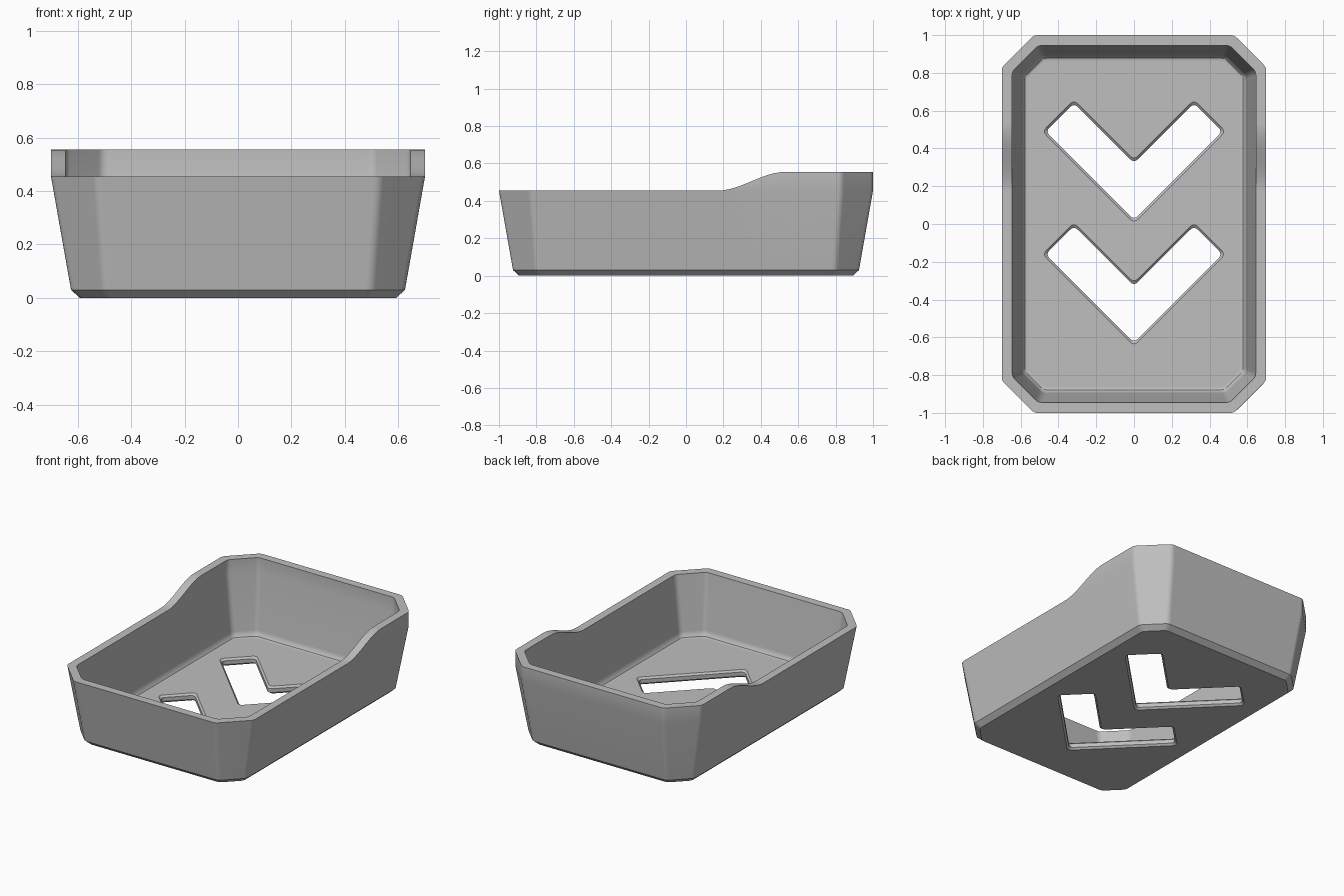
import bpy, bmesh
from mathutils import Vector

if "Cube" in bpy.data.objects:
    bpy.data.objects.remove(bpy.data.objects["Cube"])

LOW, HIGH = 0.455, 0.555      # rim heights at front and back
RAMP0, RAMP1 = 0.17, 0.53     # where the rim sweeps upward


def offset(poly, d):
    """Mitred offset of a counter-clockwise polygon (positive grows it)."""
    pts = [Vector(p) for p in poly]
    out = []
    for i, p in enumerate(pts):
        a = (p - pts[i - 1]).normalized()
        b = (pts[(i + 1) % len(pts)] - p).normalized()
        n1, n2 = Vector((a.y, -a.x)), Vector((b.y, -b.x))
        out.append(p + (n1 + n2) * (d / (1 + n1.dot(n2))))
    return out


def rounded(pts, t, steps=4):
    """Replace each corner by a short curve; returns one group per corner."""
    groups = []
    for i, p in enumerate(pts):
        a = p + (pts[i - 1] - p).normalized() * t
        b = p + (pts[(i + 1) % len(pts)] - p).normalized() * t
        groups.append([a * (1 - s) ** 2 + p * (2 * s * (1 - s)) + b * s * s
                       for s in (k / steps for k in range(steps + 1))])
    return groups


def loft(name, rings):
    """Skin closed rings and cap both ends."""
    bm = bmesh.new()
    rows = [[bm.verts.new(c) for c in ring] for ring in rings]
    n = len(rows[0])
    for lo, hi in zip(rows, rows[1:]):
        for i in range(n):
            j = (i + 1) % n
            bm.faces.new((lo[i], lo[j], hi[j], hi[i]))
    bm.faces.new(rows[0][::-1])
    bm.faces.new(rows[-1])
    bmesh.ops.remove_doubles(bm, verts=bm.verts, dist=1e-5)
    bmesh.ops.recalc_face_normals(bm, faces=bm.faces)
    mesh = bpy.data.meshes.new(name)
    bm.to_mesh(mesh)
    bm.free()
    obj = bpy.data.objects.new(name, mesh)
    bpy.context.collection.objects.link(obj)
    return obj


def rim_height(y):
    s = min(max((y - RAMP0) / (RAMP1 - RAMP0), 0), 1)
    return LOW + (HIGH - LOW) * s * s * (3 - 2 * s)


half = [(0.7, -0.83), (0.7, 0.83), (0.53, 1), (-0.53, 1)]
OCTAGON = half + [(-x, -y) for x, y in half]
RAMP_YS = [RAMP0 + (RAMP1 - RAMP0) * k / 12 for k in range(13)]


def tray_ring(inset, z=None):
    """Octagonal ring; without z it follows the swept rim."""
    pts = []
    for i, group in enumerate(rounded(offset(OCTAGON, -inset), 0.02)):
        pts += group
        if i == 0:
            pts += [Vector((0.7 - inset, y)) for y in RAMP_YS]
        elif i == 4:
            pts += [Vector((inset - 0.7, y)) for y in reversed(RAMP_YS)]
    return [(p.x, p.y, rim_height(p.y) if z is None else z) for p in pts]


# Tray shell: underside, outer wall, rim, inner wall, floor fillet
tray = loft("tray", [
    tray_ring(0.108, 0), tray_ring(0.075, 0.03), tray_ring(0, LOW), tray_ring(0),
    tray_ring(0.055), tray_ring(0.055, LOW), tray_ring(0.105, 0.09),
    tray_ring(0.111, 0.07), tray_ring(0.122, 0.056), tray_ring(0.14, 0.05)])

# Chevron openings with chamfered edges above and below
CHEVRON = [(0, 0.022), (0.468, 0.49), (0.318, 0.64),
           (0, 0.322), (-0.318, 0.64), (-0.468, 0.49)]


def chevron_ring(grow, z, shift):
    return [(p.x, p.y + shift, z)
            for group in rounded(offset(CHEVRON, grow), 0.03) for p in group]


bpy.context.view_layer.objects.active = tray
for shift in (0, -0.65):
    cutter = loft("chevron_cutter", [
        chevron_ring(g, z, shift)
        for g, z in ((0.032, -0.02), (0, 0.012), (0, 0.038), (0.032, 0.07))])
    cutter.hide_render = True
    cut = tray.modifiers.new("chevron_opening", 'BOOLEAN')
    cut.operation = 'DIFFERENCE'
    cut.solver = 'EXACT'
    cut.object = cutter
    bpy.ops.object.modifier_apply(modifier=cut.name)
    bpy.data.objects.remove(cutter)

# Smooth shading with crisp hard edges
bpy.ops.object.select_all(action='DESELECT')
tray.select_set(True)
bpy.ops.object.shade_smooth_by_angle(angle=0.5)
weighted = tray.modifiers.new("even_shading", 'WEIGHTED_NORMAL')
weighted.keep_sharp = True

# Plain grey material
grey = bpy.data.materials.new("plain_grey")
grey.use_nodes = True
colour = (0.52, 0.52, 0.52, 1)
grey.diffuse_color = colour
grey.node_tree.nodes["Principled BSDF"].inputs["Base Color"].default_value = colour
tray.data.materials.clear()
tray.data.materials.append(grey)
